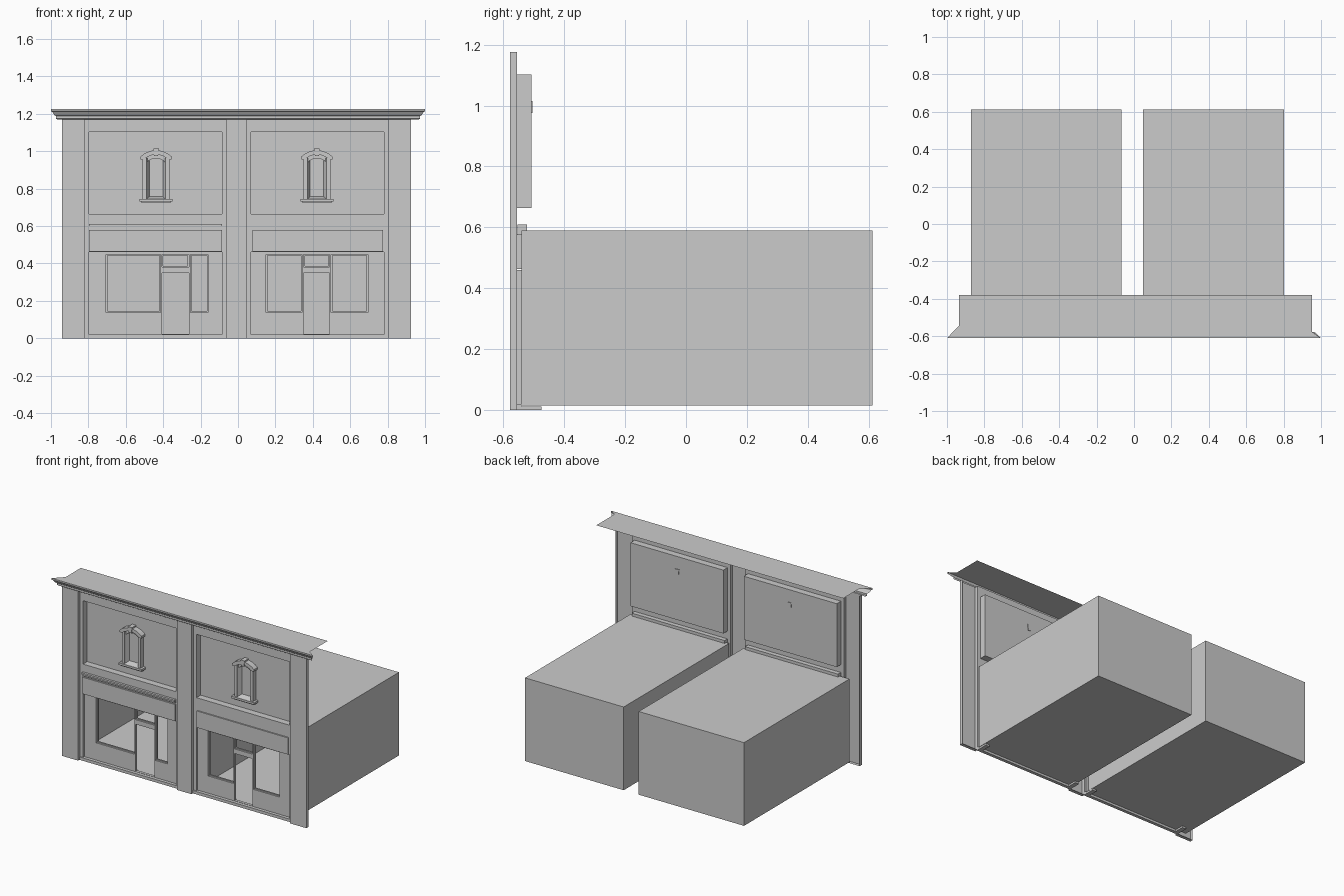
import bpy, bmesh, math

cube = bpy.data.objects.get("Cube")
if cube:
    bpy.data.objects.remove(cube, do_unlink=True)

grey = bpy.data.materials.new("plain_grey")
grey.use_nodes = True
colour = (0.6, 0.6, 0.6, 1)
grey.diffuse_color = colour
grey.node_tree.nodes["Principled BSDF"].inputs["Base Color"].default_value = colour

# Facade depths, front to back
FRONT, WALL, SHOP, RECESS = -0.577, -0.554, -0.54, -0.508
TOP = 1.175


def finish(bm, name):
    mesh = bpy.data.meshes.new(name)
    bm.to_mesh(mesh)
    bm.free()
    mesh.materials.append(grey)
    obj = bpy.data.objects.new(name, mesh)
    bpy.context.scene.collection.objects.link(obj)
    return obj


def box(name, x, y, z, skip=()):
    """Box between value pairs; skip lists open sides such as '-y'."""
    bm = bmesh.new()
    bmesh.ops.create_cube(bm, size=1)
    for v in bm.verts:
        v.co = [r[0] if c < 0 else r[1] for c, r in zip(v.co, (x, y, z))]
    bm.normal_update()
    gone = [f for f in bm.faces for s in skip
            if f.normal["xyz".index(s[1])] * (-1 if s[0] == "-" else 1) > 0.5]
    bmesh.ops.delete(bm, geom=gone, context="FACES")
    return finish(bm, name)


def sheet(name, x, z, y, holes, depth=0):
    """Upright sheet facing the front with rectangular holes and reveals."""
    bm = bmesh.new()
    rects = [(x, z)] + holes
    xs = sorted({v for r in rects for v in r[0]})
    zs = sorted({v for r in rects for v in r[1]})
    for a, b in zip(xs, xs[1:]):
        for c, d in zip(zs, zs[1:]):
            mx, mz = (a + b) / 2, (c + d) / 2
            if not any(h[0][0] < mx < h[0][1] and h[1][0] < mz < h[1][1] for h in holes):
                bm.faces.new([bm.verts.new((p, y, q))
                              for p, q in ((a, c), (b, c), (b, d), (a, d))])
    bmesh.ops.remove_doubles(bm, verts=bm.verts, dist=0.0001)
    bmesh.ops.dissolve_limit(bm, angle_limit=0.01, verts=bm.verts, edges=bm.edges)
    obj = finish(bm, name)
    if depth:
        mod = obj.modifiers.new("thickness", "SOLIDIFY")
        mod.thickness = depth
        mod.offset = -1
    return obj


def prism(name, points, y):
    """Outline in x and z, extruded from y[0] back to y[1]."""
    bm = bmesh.new()
    face = bm.faces.new([bm.verts.new((p[0], y[0], p[1])) for p in points])
    out = bmesh.ops.extrude_face_region(bm, geom=[face])
    for v in out["geom"]:
        if isinstance(v, bmesh.types.BMVert):
            v.co.y = y[1]
    if face.is_valid is False or len(bm.faces) < len(points) + 2:
        bm.faces.new([v for v in bm.verts if v.co.y == y[0]][:len(points)])
    bmesh.ops.recalc_face_normals(bm, faces=bm.faces)
    return finish(bm, name)


def arch(cx, half, base, rise, steps=8):
    """Points of a shallow arch from left to right."""
    radius = (half ** 2 + rise ** 2) / (2 * rise)
    sweep = math.asin(half / radius)
    angles = [sweep * (2 * i / steps - 1) for i in range(steps + 1)]
    return [(cx + radius * math.sin(a), base + rise - radius * (1 - math.cos(a)))
            for a in angles]


def upper_window(side, cx):
    front = -0.54
    # Side jambs with splayed reveals
    for s, end in ((-1, "outer"), (1, "inner")):
        box(f"{side}_window_jamb_{end}", sorted((cx + s * 0.05, cx + s * 0.072)),
            (front, RECESS), (0.743, 0.965))
        bm = bmesh.new()
        bm.faces.new([bm.verts.new(p) for p in (
            (cx + s * 0.05, front + 0.006, 0.743), (cx + s * 0.036, RECESS, 0.757),
            (cx + s * 0.036, RECESS, 0.955), (cx + s * 0.05, front + 0.006, 0.965))])
        finish(bm, f"{side}_window_reveal_{end}")
    # Arched hood, inner arch and keystone
    hood = arch(cx, 0.083, 0.972, 0.033) + [(cx + 0.083, 0.957), (cx + 0.066, 0.957)]
    hood += arch(cx, 0.06, 0.96, 0.022)[::-1] + [(cx - 0.066, 0.957), (cx - 0.083, 0.957)]
    prism(f"{side}_window_hood", hood, (front - 0.008, RECESS))
    inner = arch(cx, 0.06, 0.96, 0.024) + arch(cx, 0.05, 0.94, 0.022)[::-1]
    prism(f"{side}_window_inner_arch", inner, (front + 0.012, RECESS))
    prism(f"{side}_window_keystone", [(cx - 0.01, 0.975), (cx + 0.01, 0.975),
          (cx + 0.015, 1.015), (cx - 0.015, 1.015)], (front - 0.013, RECESS + 0.004))
    # Sill in two steps, and the sloping inner ledge
    box(f"{side}_window_sill", (cx - 0.088, cx + 0.088), (front - 0.012, RECESS), (0.731, 0.745))
    box(f"{side}_window_sill_base", (cx - 0.078, cx + 0.078), (front, RECESS), (0.722, 0.731))
    bm = bmesh.new()
    bm.faces.new([bm.verts.new(p) for p in (
        (cx - 0.05, front, 0.745), (cx + 0.05, front, 0.745),
        (cx + 0.036, RECESS, 0.757), (cx - 0.036, RECESS, 0.757))])
    finish(bm, f"{side}_window_ledge")


def bay(side, x, panel, sign, room, glass, window_x):
    """One shop unit: wall, recessed panel, sign, shopfront and room."""
    upper = (0.664, 1.102)
    lower = (panel[0], panel[1]), (0.02, 0.46)
    sheet(f"{side}_wall", x, (0, TOP), WALL, [(panel, upper), lower])
    box(f"{side}_upper_panel", panel, (WALL, RECESS), upper, ["-y"])
    upper_window(side, window_x)
    # Sign board and the fascia trough behind the wall
    box(f"{side}_sign_board", sign, (WALL - 0.009, SHOP), (0.463, 0.578))
    box(f"{side}_fascia_back", panel, (WALL + 0.001, -0.522), (0.575, 0.61))
    # Shopfront with openings, each with a slim inner frame
    first, door, second = glass
    tall, light, way = (0.139, 0.449), (0.38, 0.449), (0.022, 0.348)
    holes = [(first, tall), (door, light), (door, way), (second, tall)]
    sheet(f"{side}_shopfront", x, (0.015, 0.47), SHOP, holes, 0.02)
    for i, (hx, hz) in enumerate(holes):
        if hz != way:
            t = 0.007
            sheet(f"{side}_shop_frame_{i}", hx, hz, SHOP + 0.012,
                  [((hx[0] + t, hx[1] - t), (hz[0] + t, hz[1] - t))], 0.006)
    box(f"{side}_shop_reveal", panel, (WALL, SHOP), lower[1], ["-y", "+y"])
    # Room behind, and thresholds at the ends
    box(f"{side}_room", room, (SHOP, 0.612), (0.015, 0.59), ["-y"])
    box(f"{side}_base", x, (WALL - 0.008, SHOP), (0, 0.02))
    for i, px in enumerate((x[0], x[1] - 0.03)):
        box(f"{side}_threshold_{i}", (px, px + 0.03), (WALL, -0.475), (0, 0.012))


bay("left_unit", (-0.82, -0.064), (-0.797, -0.086), (-0.797, -0.086), (-0.872, -0.067),
    ((-0.706, -0.414), (-0.407, -0.262), (-0.255, -0.16)), -0.438)
bay("right_unit", (0.048, 0.802), (0.07, 0.78), (0.078, 0.775), (0.048, 0.802),
    ((0.15, 0.343), (0.35, 0.49), (0.498, 0.695)), 0.422)

# Stepped ledge over one sign
for i, (z, out) in enumerate(((0.587, 0.008), (0.599, 0.016))):
    box(f"sign_ledge_{i}", (-0.797, -0.086), (WALL - out, WALL), (z, z + 0.012))

# Hollow pilasters, open at the back
for name, x in (("outer_left_pilaster", (-0.94, -0.82)), ("middle_pilaster", (-0.064, 0.048)),
                ("outer_right_pilaster", (0.802, 0.926))):
    box(name, x, (FRONT, WALL), (0, TOP), ["+y", "+z"])

# Cornice: stepped moulding with flared ends, and a flat top sheet
profile = [(FRONT, 1.17), (-0.584, 1.175), (-0.584, 1.188), (-0.592, 1.194),
           (-0.604, 1.212), (-0.61, 1.214), (-0.61, 1.225)]
bm = bmesh.new()
rows = [[bm.verts.new((s * (0.39 - y), y, z)) for s in (-1, 1)] for y, z in profile]
for lo, hi in zip(rows, rows[1:]):
    bm.faces.new((lo[0], lo[1], hi[1], hi[0]))
back = [bm.verts.new((x, y, 1.225)) for x, y in (
    (0.952, FRONT), (0.952, -0.38), (-0.936, -0.38), (-0.936, -0.545))]
bm.faces.new([rows[-1][0], rows[-1][1]] + back)
finish(bm, "cornice")
